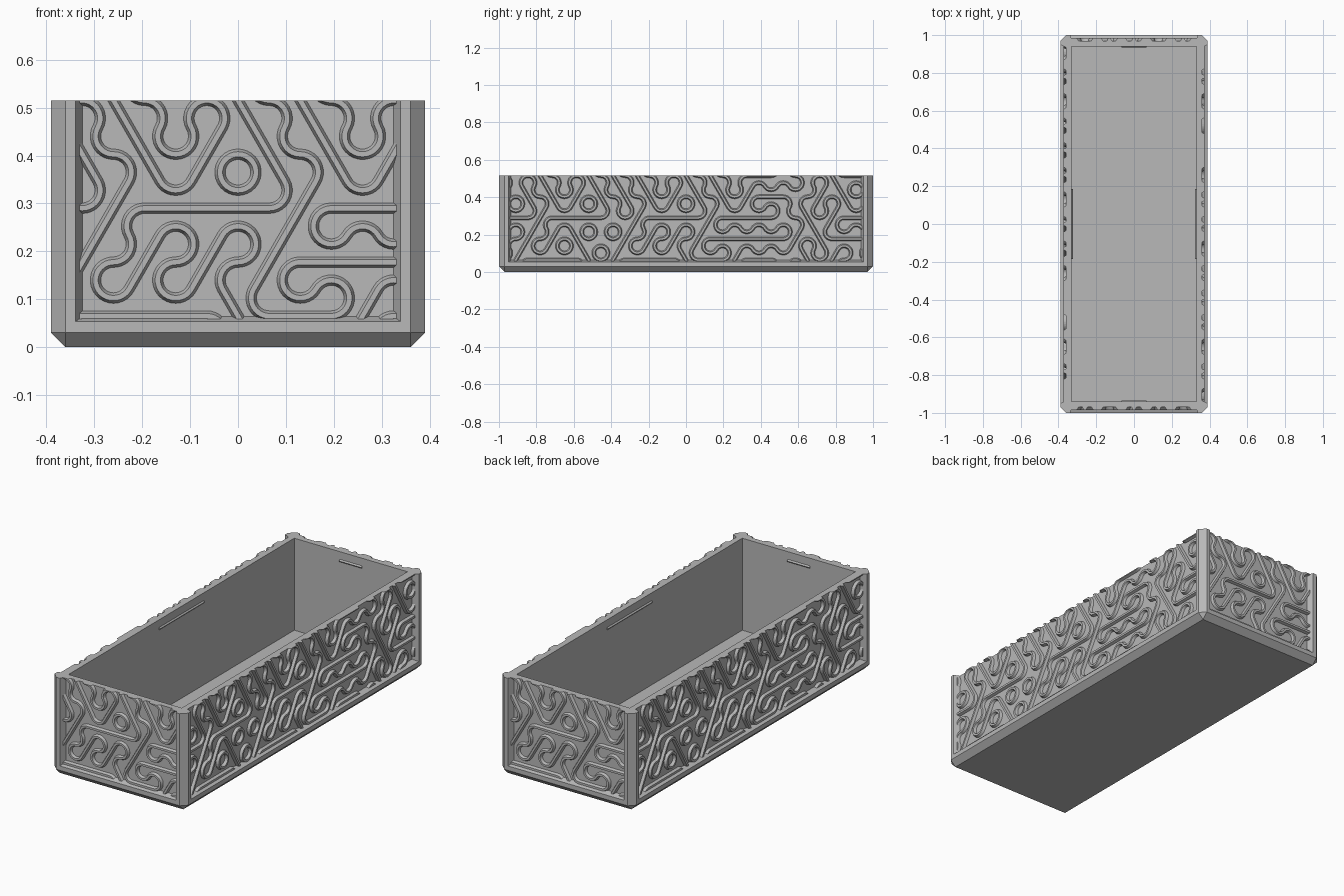
import bpy, bmesh
from math import sin, cos, radians, sqrt
from mathutils import Vector, Matrix

if "Cube" in bpy.data.objects:
    bpy.data.objects.remove(bpy.data.objects["Cube"], do_unlink=True)

HX, HY, H = 0.39, 1.0, 0.515     # half sizes and height
C = 0.03                         # chamfer, recess depth and wall thickness
EDGE = 0.065                     # frame width at the recess floor
W = 0.13                         # hexagon tile width
S = W / sqrt(3)                  # hexagon tile side

grey = bpy.data.materials.new("plain_grey")
grey.use_nodes = True
grey.diffuse_color = (0.48, 0.48, 0.48, 1)
grey.node_tree.nodes["Principled BSDF"].inputs["Base Color"].default_value = (0.48, 0.48, 0.48, 1)


def add_object(name, bm):
    bmesh.ops.recalc_face_normals(bm, faces=bm.faces[:])
    mesh = bpy.data.meshes.new(name)
    bm.to_mesh(mesh)
    bm.free()
    mesh.materials.append(grey)
    obj = bpy.data.objects.new(name, mesh)
    bpy.context.scene.collection.objects.link(obj)
    return obj


def hull(name, points, turn=0):
    bm = bmesh.new()
    spin = Matrix.Rotation(radians(turn), 3, 'Z')
    for p in points:
        bm.verts.new(spin @ Vector(p))
    bmesh.ops.convex_hull(bm, input=bm.verts[:])
    return add_object(name, bm)


def box_points(x, y, z0, z1):
    return [(i * x, j * y, z) for i in (-1, 1) for j in (-1, 1) for z in (z0, z1)]


# Four walls: turn, half width and distance from the centre
WALLS = {"front": (0, HX, HY), "right_side": (90, HY, HX),
         "back": (180, HX, HY), "left_side": (270, HY, HX)}

# Box with chamfered corners and base
body = hull("box_body", box_points(HX - C, HY - C, 0, C)
            + box_points(HX - C, HY, C, H) + box_points(HX, HY - C, C, H))

# Cavity and framed recesses, open at the top
cutters = [hull("cavity_cutter", box_points(HX - 2 * C, HY - 2 * C, C, 1))]
for name, (turn, half, dist) in WALLS.items():
    pts = []
    for depth, grow in ((-C, 0), (C, 0.028)):
        for side in (-1, 1):
            for z in (0.064 - grow * 0.75, 1):
                pts.append((side * (half - EDGE + grow), -dist - depth, z))
    cutters.append(hull(name + "_cutter", pts, turn))
for cutter in cutters:
    cutter.hide_render = True
    mod = body.modifiers.new("cut", 'BOOLEAN')
    mod.operation = 'DIFFERENCE'
    mod.solver = 'EXACT'
    mod.object = cutter
bpy.context.view_layer.update()
cut_mesh = bpy.data.meshes.new_from_object(
    body.evaluated_get(bpy.context.evaluated_depsgraph_get()))
body.modifiers.clear()
body.data = cut_mesh
for cutter in cutters:
    bpy.data.objects.remove(cutter, do_unlink=True)

# Maze tiles: corner angles that carry an arc, and the angle of a straight strip
TILES = {"H": ((90, 270), 0), "U": ((150, 330), 60), "D": ((30, 210), 120),
         "Y": ((90, 210, 330), None), "A": ((30, 150, 270), None)}
ROWS = ["UHHDUHHDHUHYDUA",
        "UUUDAUUUUHHHUDHH",
        "HUHHAUHHUHHADUH",
        "UDDUDDDUDDUHYUDU",
        "YDYDDDYDDYHAYDH"]
PROFILE = [(-0.0118, -0.002), (-0.0055, 0.014), (0.0055, 0.014), (0.0118, -0.002)]
ARC_STEPS = 10


def polar(angle, r):
    return Vector((cos(radians(angle)), sin(radians(angle)))) * r


def sweep(bm, path, dist):
    """Sweep the ridge profile along (point, sideways direction) pairs."""
    rings = []
    for point, side in path:
        ring = []
        for offset, height in PROFILE:
            q = point + side * offset
            ring.append(bm.verts.new((q.x, -dist - height, q.y)))
        rings.append(ring)
    for a, b in zip(rings, rings[1:]):
        for i in range(4):
            j = (i + 1) % 4
            bm.faces.new((a[i], a[j], b[j], b[i]))


def clip(bm, point, normal):
    geom = bm.verts[:] + bm.edges[:] + bm.faces[:]
    cut = bmesh.ops.bisect_plane(bm, geom=geom, dist=1e-5, plane_co=point,
                                 plane_no=normal, clear_outer=True)["geom_cut"]
    edges = [e for e in cut if isinstance(e, bmesh.types.BMEdge) and e.is_boundary]
    bmesh.ops.holes_fill(bm, edges=edges, sides=0)


def maze(name, turn, half, dist):
    bm = bmesh.new()
    reach = half - EDGE + 0.006
    for r, row in enumerate(ROWS):
        for i, code in enumerate(row):
            centre = Vector(((i - (len(row) - 1) / 2) * W, 0.29 + (r - 2) * 1.5 * S))
            if abs(centre.x) > reach + W / 2:
                continue
            corners, line = TILES[code]
            for a in corners:
                hub = centre + polar(a, S)
                path = []
                for k in range(ARC_STEPS + 1):
                    t = a + 120 + 120 * k / ARC_STEPS
                    path.append((hub + polar(t, S / 2), polar(t, 1)))
                sweep(bm, path, dist - C)
            if line is not None:
                side = polar(line + 90, 1)
                sweep(bm, [(centre + polar(line, e * W / 2), side) for e in (-1, 1)], dist - C)
    bmesh.ops.remove_doubles(bm, verts=bm.verts[:], dist=1e-4)
    clip(bm, (reach, 0, 0), (1, 0, 0))
    clip(bm, (-reach, 0, 0), (-1, 0, 0))
    clip(bm, (0, 0, 0.058), (0, 0, -1))
    clip(bm, (0, 0, H), (0, 0, 1))
    bmesh.ops.rotate(bm, verts=bm.verts[:], matrix=Matrix.Rotation(radians(turn), 3, 'Z'))
    add_object(name, bm)


# Raised maze and inner lid catch on each wall
for name, (turn, half, dist) in WALLS.items():
    maze(name + "_maze", turn, half, dist)
    length = half * 0.185 if half > dist else 0.065
    inner = dist - 2 * C
    hull(name + "_lid_catch",
         [(s * length, -inner + d, 0.468 + z) for s in (-1, 1)
          for d, z in ((-0.002, -0.009), (0.006, 0), (-0.002, 0.009))], turn)
